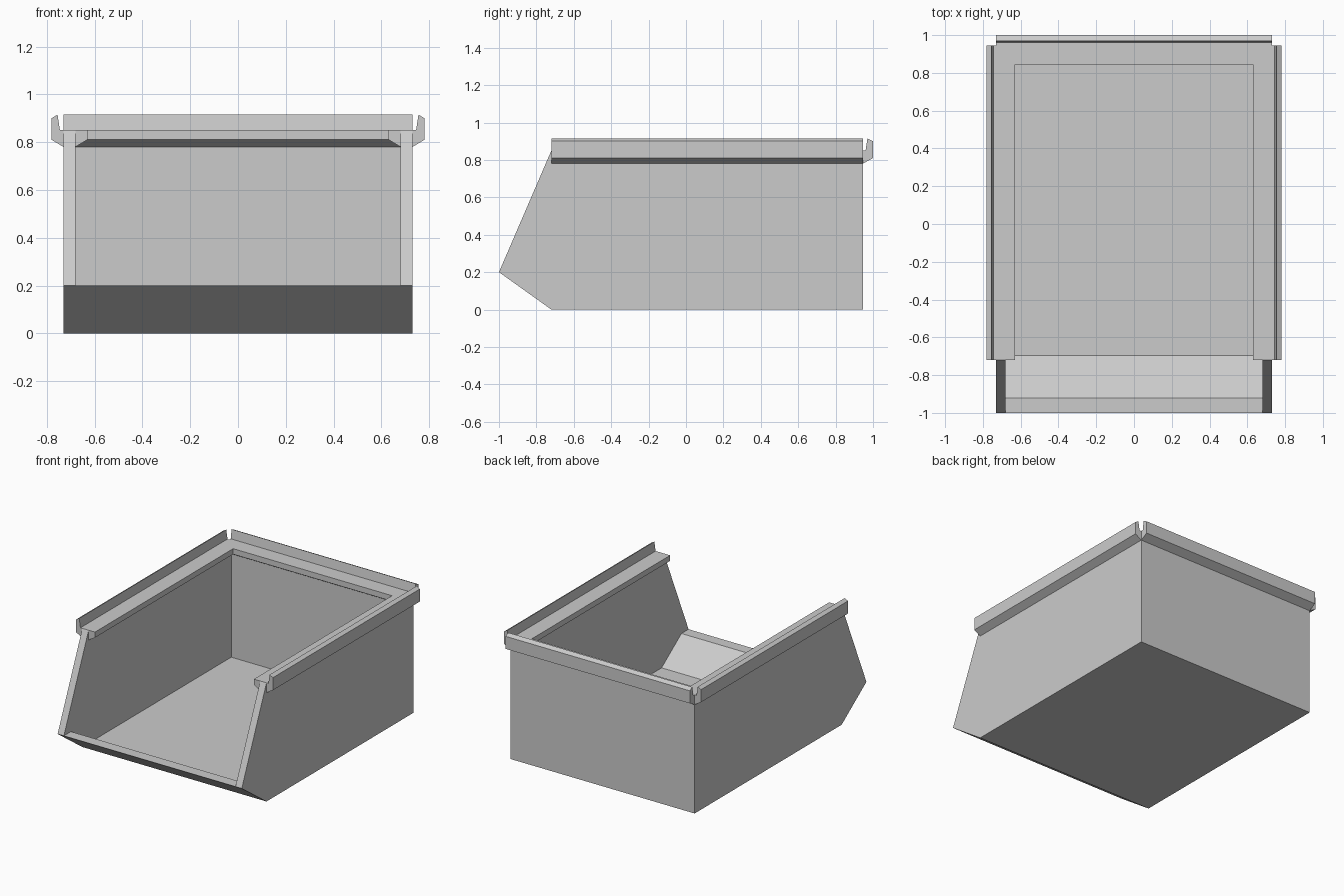
import bpy
import bmesh
from mathutils import Vector

cube = bpy.data.objects.get("Cube")
if cube:
    bpy.data.objects.remove(cube, do_unlink=True)

# Single plastic colour
grey = bpy.data.materials.new("light grey plastic")
grey.use_nodes = True
colour = (0.6, 0.6, 0.6, 1)
grey.diffuse_color = colour
grey.node_tree.nodes["Principled BSDF"].inputs["Base Color"].default_value = colour


def finish(bm, name):
    bmesh.ops.recalc_face_normals(bm, faces=bm.faces[:])
    mesh = bpy.data.meshes.new(name)
    bm.to_mesh(mesh)
    bm.free()
    mesh.materials.append(grey)
    obj = bpy.data.objects.new(name, mesh)
    bpy.context.collection.objects.link(obj)
    return obj


def prism(name, profile, place, start, end):
    """Extrude a closed profile; place(a, b, t) gives the 3D point."""
    bm = bmesh.new()
    face = bm.faces.new([bm.verts.new(place(a, b, start)) for a, b in profile])
    step = Vector(place(0, 0, end)) - Vector(place(0, 0, start))
    out = bmesh.ops.extrude_face_region(bm, geom=[face])
    moved = [v for v in out["geom"] if isinstance(v, bmesh.types.BMVert)]
    bmesh.ops.translate(bm, verts=moved, vec=step)
    return finish(bm, name)


def combine(target, tool, operation):
    mod = target.modifiers.new(tool.name, "BOOLEAN")
    mod.object = tool
    mod.operation = operation
    mod.solver = "EXACT"
    bpy.context.view_layer.objects.active = target
    bpy.ops.object.modifier_apply(modifier=mod.name)
    bpy.data.objects.remove(tool, do_unlink=True)


def along_x(a, b, t):
    return (t, a, b)


HALF, INNER, LEDGE = 0.73, 0.68, 0.63
BACK, FRONT = 0.945, -0.72
TOP, UNDER, WALL_TOP = 0.85, 0.81, 0.78

# Outer body with slanted open front
bin_body = prism("open_front_bin",
                 [(FRONT, 0), (BACK, 0), (BACK, TOP), (FRONT, TOP), (-1, 0.2)],
                 along_x, -HALF, HALF)

# Hooked outer rims: distance out from the wall, height
hook = [(-0.03, WALL_TOP), (0, WALL_TOP), (0.055, UNDER), (0.055, 0.9),
        (0.025, 0.915), (0.015, TOP), (-0.03, TOP)]
for side, name in ((1, "left_rim"), (-1, "right_rim")):
    profile = [(a * 0.05 / 0.055 if a > 0.05 else a, b) for a, b in hook]
    rim = prism(name, profile,
                lambda a, b, t: (side * (HALF + a), t, b), FRONT, BACK)
    combine(bin_body, rim, "UNION")
back_rim = prism("back_rim", hook,
                 lambda a, b, t: (t, BACK + a, b), -HALF, HALF)
combine(bin_body, back_rim, "UNION")

# Cavity below the ledge, with sloping front lip
cavity = prism("cavity",
               [(-0.695, 0.04), (BACK - 0.05, 0.04), (BACK - 0.05, WALL_TOP),
                (FRONT, WALL_TOP), (FRONT, 1.1), (-1.2, 1.1), (-1.2, 0.2),
                (-0.92, 0.2)],
               along_x, -INNER, INNER)
combine(bin_body, cavity, "DIFFERENCE")

# Opening through the ledge, chamfered underneath
bm = bmesh.new()
rings = []
for x, y, z in ((INNER, BACK - 0.05, WALL_TOP), (LEDGE, BACK - 0.1, UNDER),
                (LEDGE, BACK - 0.1, 1.0)):
    rings.append([bm.verts.new(p) for p in
                  ((-x, -1.1, z), (x, -1.1, z), (x, y, z), (-x, y, z))])
for low, high in zip(rings, rings[1:]):
    for i in range(4):
        j = (i + 1) % 4
        bm.faces.new((low[i], low[j], high[j], high[i]))
bm.faces.new(rings[0])
bm.faces.new(rings[-1])
combine(bin_body, finish(bm, "ledge_opening"), "DIFFERENCE")

# One shared material slot, flat faces
bin_body.data.materials.clear()
bin_body.data.materials.append(grey)
for face in bin_body.data.polygons:
    face.material_index = 0
    face.use_smooth = False
